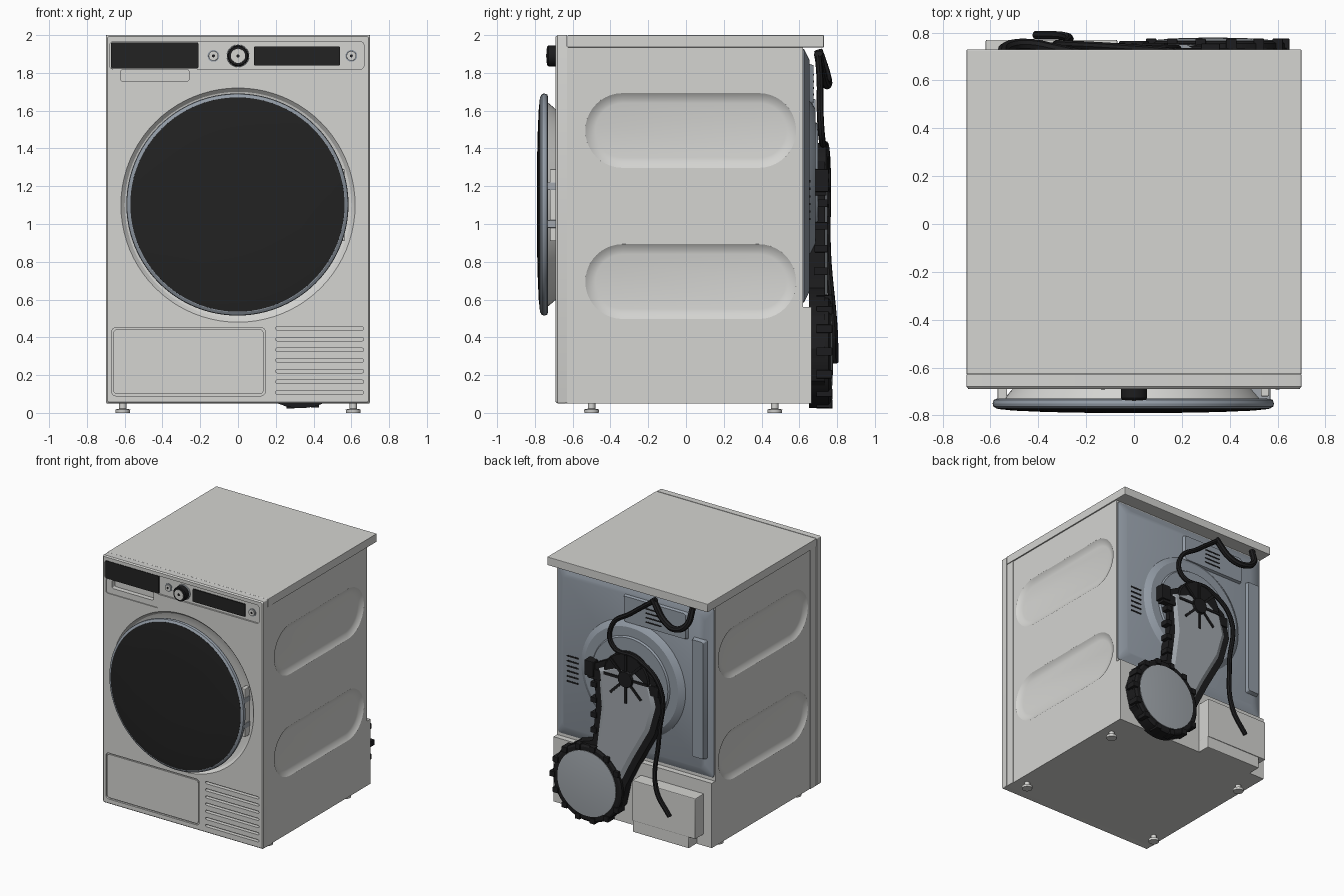
import bpy, bmesh, math
from mathutils import Vector

cube = bpy.data.objects.get("Cube")
if cube:
    bpy.data.objects.remove(cube, do_unlink=True)


def material(name, r, g, b):
    m = bpy.data.materials.new(name)
    m.use_nodes = True
    m.diffuse_color = (r, g, b, 1)
    m.node_tree.nodes["Principled BSDF"].inputs["Base Color"].default_value = (r, g, b, 1)
    return m


WHITE = material("white enamel", 0.66, 0.66, 0.64)
GLASS = material("black glass", 0.016, 0.016, 0.016)
BLACK = material("black plastic", 0.012, 0.012, 0.013)
SLATE = material("blue grey metal", 0.29, 0.33, 0.38)
SILVER = material("silver duct", 0.36, 0.39, 0.42)


def finish(name, bm, *mats):
    bmesh.ops.recalc_face_normals(bm, faces=bm.faces)
    me = bpy.data.meshes.new(name)
    bm.to_mesh(me)
    bm.free()
    for m in mats:
        me.materials.append(m)
    ob = bpy.data.objects.new(name, me)
    bpy.context.collection.objects.link(ob)
    return ob


def rrect(w, h, r, n):
    """Rounded rectangle outline from half sizes; a circle when w = h = r."""
    pts = []
    for k, (sx, sy) in enumerate(((1, 1), (-1, 1), (-1, -1), (1, -1))):
        for i in range(n + 1):
            a = (k + i / n) * math.pi / 2
            pts.append((sx * (w - r) + r * math.cos(a), sy * (h - r) + r * math.sin(a)))
    return pts


AXES = {"x": lambda u, v, d: (d, u, v),
        "y": lambda u, v, d: (u, d, v),
        "z": lambda u, v, d: (u, v, d)}


def loft(name, mat, axis, centre, rings, n=6):
    """Skin rounded rectangles, each ring = (depth, half w, half h, radius)."""
    bm = bmesh.new()
    loops = []
    for d, w, h, r in rings:
        loops.append([bm.verts.new(AXES[axis](centre[0] + u, centre[1] + v, d))
                      for u, v in rrect(w, h, r, n)])
    for a, b in zip(loops, loops[1:]):
        for i in range(len(a)):
            j = (i + 1) % len(a)
            bm.faces.new((a[i], a[j], b[j], b[i]))
    bm.faces.new(loops[0])
    bm.faces.new(loops[-1])
    bmesh.ops.remove_doubles(bm, verts=bm.verts, dist=1e-5)
    return finish(name, bm, mat)


def disc(name, mat, centre, rings, axis="y", n=10):
    return loft(name, mat, axis, centre, [(d, r, r, r) for d, r in rings], n)


def box(name, mat, x, y, z, bevel=0.0):
    bm = bmesh.new()
    bmesh.ops.create_cube(bm, size=1)
    for v in bm.verts:
        v.co = [lo + (c + 0.5) * (hi - lo) for c, (lo, hi) in zip(v.co, (x, y, z))]
    if bevel:
        bmesh.ops.bevel(bm, geom=bm.edges[:], offset=bevel, segments=2, affect="EDGES", profile=0.5)
    return finish(name, bm, mat)


def plate(name, mat, x, z, y, r=0.01):
    """Rounded plate facing front or back, spanning x, z and y ranges."""
    w, h = (x[1] - x[0]) / 2, (z[1] - z[0]) / 2
    return loft(name, mat, "y", ((x[0] + x[1]) / 2, (z[0] + z[1]) / 2),
                [(y[0], w, h, r), (y[1], w, h, r)], 4)


def cut(target, cutter):
    mod = target.modifiers.new("cut", "BOOLEAN")
    mod.operation, mod.object, mod.solver = "DIFFERENCE", cutter, "EXACT"
    deps = bpy.context.evaluated_depsgraph_get()
    deps.update()
    mesh = bpy.data.meshes.new_from_object(target.evaluated_get(deps))
    target.modifiers.clear()
    target.data = mesh
    bpy.data.objects.remove(cutter, do_unlink=True)


# Cabinet with two pressed recesses on each side
cabinet = box("cabinet", WHITE, (-0.69, 0.69), (-0.56, 0.62), (0.05, 1.94))
for s in (-1, 1):
    for z in (0.695, 1.495):
        loft_rings = [(s * d, 0.36 + h, h, h) for d, h in
                      ((0.71, 0.203), (0.69, 0.198), (0.683, 0.188), (0.672, 0.165), (0.668, 0.145))]
        cut(cabinet, loft("side_cutter", WHITE, "x", (0.025, z), loft_rings, 10))
box("front_frame", WHITE, (-0.695, 0.695), (-0.64, -0.56), (0.05, 1.94))
box("worktop", WHITE, (-0.7, 0.7), (-0.628, 0.73), (1.935, 2.0), 0.004)

# Front panel with door dish, control recess, drawer grip, flap and vents
front = loft("front_panel", WHITE, "y", (0, 1.025),
             [(-0.63, 0.7, 0.975, 0.01), (-0.68, 0.7, 0.975, 0.01), (-0.69, 0.692, 0.967, 0.01)], 3)
cut(front, disc("dish_cutter", WHITE, (0, 1.1),
                [(-0.71, 0.63), (-0.69, 0.62), (-0.67, 0.6), (-0.65, 0.54)], n=20))
cut(front, plate("control_cutter", WHITE, (-0.68, 0.667), (1.82, 1.965), (-0.72, -0.678), 0.02))
cut(front, plate("drawer_cutter", WHITE, (-0.67, -0.21), (1.71, 1.821), (-0.72, -0.683), 0.015))
cut(front, plate("grip_cutter", WHITE, (-0.62, -0.26), (1.755, 1.819), (-0.72, -0.645), 0.012))
cut(front, plate("flap_cutter", WHITE, (-0.67, 0.145), (0.09, 0.452), (-0.72, -0.675), 0.025))
for i in range(7):
    z = 0.108 + 0.0565 * i
    cut(front, plate("vent_cutter", WHITE, (0.2, 0.665), (z - 0.009, z + 0.009), (-0.72, -0.66), 0.008))
plate("lower_flap", WHITE, (-0.66, 0.135), (0.1, 0.442), (-0.68, -0.688), 0.02).location.y = 0.0

# Control strip
plate("drawer_front", GLASS, (-0.672, -0.21), (1.823, 1.962), (-0.67, -0.689), 0.008)
plate("display", GLASS, (0.085, 0.54), (1.84, 1.94), (-0.677, -0.686), 0.005)
disc("knob_collar", SILVER, (0, 1.89), [(-0.67, 0.06), (-0.69, 0.058)])
disc("knob", BLACK, (0, 1.89), [(-0.67, 0.055), (-0.728, 0.055), (-0.735, 0.05)])
disc("knob_cap", WHITE, (0, 1.89), [(-0.72, 0.04), (-0.738, 0.038)])
disc("knob_mark", BLACK, (0, 1.89), [(-0.73, 0.009), (-0.74, 0.009)], n=3)
for x in (-0.13, 0.6):
    disc("button_ring", SLATE, (x, 1.89), [(-0.67, 0.031), (-0.682, 0.031)])
    disc("button", WHITE, (x, 1.89), [(-0.67, 0.026), (-0.69, 0.025)])
    disc("button_mark", BLACK, (x, 1.89), [(-0.68, 0.008), (-0.692, 0.008)], n=3)

# Door
DOOR = (-0.003, 1.103)
disc("door_inner_frame", WHITE, DOOR, [(-0.64, 0.48), (-0.69, 0.505), (-0.725, 0.535), (-0.735, 0.54)], n=20)
disc("door_rim", SLATE, DOOR,
     [(-0.73, 0.57), (-0.735, 0.583), (-0.75, 0.588), (-0.763, 0.585), (-0.772, 0.57)], n=24)
disc("door_glass", GLASS, DOOR,
     [(-0.765, 0.568), (-0.773, 0.567), (-0.78, 0.5), (-0.786, 0.36), (-0.789, 0.2), (-0.79, 0.04)], n=24)
for z in (1.0, 1.2):
    box("hinge_arm", SILVER, (0.48, 0.57), (-0.735, -0.66), (z - 0.02, z + 0.02), 0.004)
box("hinge_plate", WHITE, (0.53, 0.565), (-0.72, -0.66), (0.91, 1.29), 0.004)
box("door_latch", WHITE, (-0.57, -0.53), (-0.735, -0.66), (1.03, 1.17), 0.004)

# Feet
for x in (-0.61, 0.61):
    for y in (-0.5, 0.47):
        disc("foot", WHITE, (x, y), [(0, 0.038), (0.018, 0.04), (0.022, 0.02), (0.06, 0.02)], "z", 6)

# Rear metal wall with drum bulge and pressed panels
loft("rear_wall", SLATE, "y", (0, 1.255),
     [(0.6, 0.685, 0.675, 0.02), (0.625, 0.68, 0.67, 0.02), (0.655, 0.62, 0.61, 0.05)], 4)
disc("drum_bulge", SLATE, (0, 1.2), [(0.64, 0.47), (0.66, 0.45), (0.685, 0.41)], n=16)
disc("drum_bulge_step", SLATE, (0, 1.2), [(0.67, 0.35), (0.698, 0.33)], n=16)
loft("rear_side_press", SLATE, "y", (-0.58, 1.2),
     [(0.62, 0.065, 0.48, 0.015), (0.685, 0.05, 0.46, 0.015)], 3)
loft("rear_top_press", SLATE, "y", (-0.2, 1.74),
     [(0.62, 0.3, 0.12, 0.02), (0.675, 0.27, 0.1, 0.02)], 3)
for i in range(6):
    plate("rear_vent", BLACK, (0.48, 0.58), (1.02 + 0.04 * i, 1.032 + 0.04 * i), (0.65, 0.658), 0.004)
    if i < 4:
        plate("rear_top_vent", BLACK, (-0.26, -0.12), (1.68 + 0.035 * i, 1.69 + 0.035 * i), (0.67, 0.678), 0.004)

# White lower rear panel and pump cover
box("rear_base", WHITE, (-0.69, 0.69), (0.6, 0.665), (0.05, 0.56))
box("pump_cover", WHITE, (-0.62, -0.07), (0.65, 0.77), (0.14, 0.46), 0.006)
box("pump_cover_foot", WHITE, (-0.56, -0.07), (0.65, 0.765), (0.05, 0.15), 0.006)

# Air duct: black flange with raised silver face
outline = [(0.29, 1.27), (0.27, 0.95), (0.3, 0.66), (0.45, 0.61), (0.58, 0.51), (0.64, 0.34),
           (0.6, 0.17), (0.48, 0.07), (0.32, 0.04), (0.15, 0.08), (0.05, 0.2), (0.01, 0.38),
           (-0.09, 0.58), (-0.24, 0.85), (-0.3, 1.07), (-0.25, 1.26), (-0.1, 1.36), (0.12, 1.36)]
bm = bmesh.new()
face = bm.faces.new([bm.verts.new((x, 0.65, z)) for x, z in outline])
top = bmesh.ops.extrude_face_region(bm, geom=[face])["geom"]
for v in [g for g in top if isinstance(g, bmesh.types.BMVert)]:
    v.co.y = 0.735
cap = next(g for g in top if isinstance(g, bmesh.types.BMFace))
bmesh.ops.recalc_face_normals(bm, faces=bm.faces)
bmesh.ops.inset_region(bm, faces=[cap], thickness=0.05, depth=0.0)
cap.material_index = 1
bmesh.ops.inset_region(bm, faces=[cap], thickness=0.03, depth=0.015)
for f in cap.edges:
    for g in f.link_faces:
        g.material_index = 1
finish("air_duct", bm, BLACK, SILVER)

DUCT = (0.33, 0.325)
disc("fan_housing", BLACK, DUCT, [(0.65, 0.3), (0.755, 0.3), (0.765, 0.285)], n=12)
disc("fan_cover", SILVER, DUCT, [(0.75, 0.262), (0.768, 0.255), (0.776, 0.16), (0.779, 0.04)], n=12)
for i in range(13):
    a = math.radians(-150 + 25 * i)
    x, z = DUCT[0] + 0.298 * math.cos(a), DUCT[1] + 0.285 * math.sin(a)
    box("flange_clip", BLACK, (x - 0.022, x + 0.022), (0.69, 0.775), (z - 0.022, z + 0.022), 0.004)
for z in (0.75, 0.87, 0.99, 1.11):
    box("duct_clip", BLACK, (0.26, 0.31), (0.68, 0.75), (z - 0.02, z + 0.02), 0.004)

# Bearing hub with spokes and arm
HUB = (0, 1.23)
disc("hub", BLACK, HUB, [(0.65, 0.2), (0.74, 0.2), (0.748, 0.19)], n=8)
disc("hub_centre", BLACK, HUB, [(0.74, 0.07), (0.765, 0.06)], n=6)
for i in range(8):
    spoke = box("hub_spoke", BLACK, (0.05, 0.19), (0.0, 0.012), (-0.01, 0.01))
    spoke.location = (HUB[0], 0.745, HUB[1])
    spoke.rotation_euler.y = i * math.pi / 4
box("hub_arm", BLACK, (-0.28, 0.34), (0.68, 0.745), (1.15, 1.23), 0.006)
box("hub_arm_end", BLACK, (0.28, 0.36), (0.67, 0.755), (1.17, 1.29), 0.006)


# Cables
def cable(name, radius, pts):
    cu = bpy.data.curves.new(name, "CURVE")
    cu.dimensions, cu.bevel_depth, cu.bevel_resolution, cu.use_fill_caps = "3D", radius, 2, True
    cu.resolution_u = 6
    sp = cu.splines.new("BEZIER")
    sp.bezier_points.add(len(pts) - 1)
    for bp, p in zip(sp.bezier_points, pts):
        bp.co = Vector(p)
        bp.handle_left_type = bp.handle_right_type = "AUTO"
    tmp = bpy.data.objects.new(name, cu)
    bpy.context.collection.objects.link(tmp)
    deps = bpy.context.evaluated_depsgraph_get()
    me = bpy.data.meshes.new_from_object(tmp.evaluated_get(deps))
    bpy.data.objects.remove(tmp, do_unlink=True)
    me.materials.clear()
    me.materials.append(BLACK)
    bpy.context.collection.objects.link(bpy.data.objects.new(name, me))


cable("drain_hose", 0.018, [(-0.23, 0.7, 1.9), (-0.02, 0.71, 1.74), (0.15, 0.71, 1.6), (0.14, 0.72, 1.45),
                            (-0.1, 0.74, 1.41), (-0.3, 0.75, 1.24), (-0.29, 0.75, 0.85),
                            (-0.29, 0.785, 0.45), (-0.41, 0.79, 0.27)])
cable("power_cord", 0.024, [(-0.2, 0.7, 1.9), (-0.33, 0.73, 1.76), (-0.44, 0.75, 1.74),
                            (-0.53, 0.74, 1.8), (-0.55, 0.7, 1.92)])

# Smooth curved faces, keep edges sharp
bpy.ops.object.select_all(action="DESELECT")
for ob in bpy.context.collection.objects:
    if ob.type == "MESH":
        ob.select_set(True)
        bpy.context.view_layer.objects.active = ob
bpy.ops.object.shade_smooth_by_angle(angle=math.radians(22))
